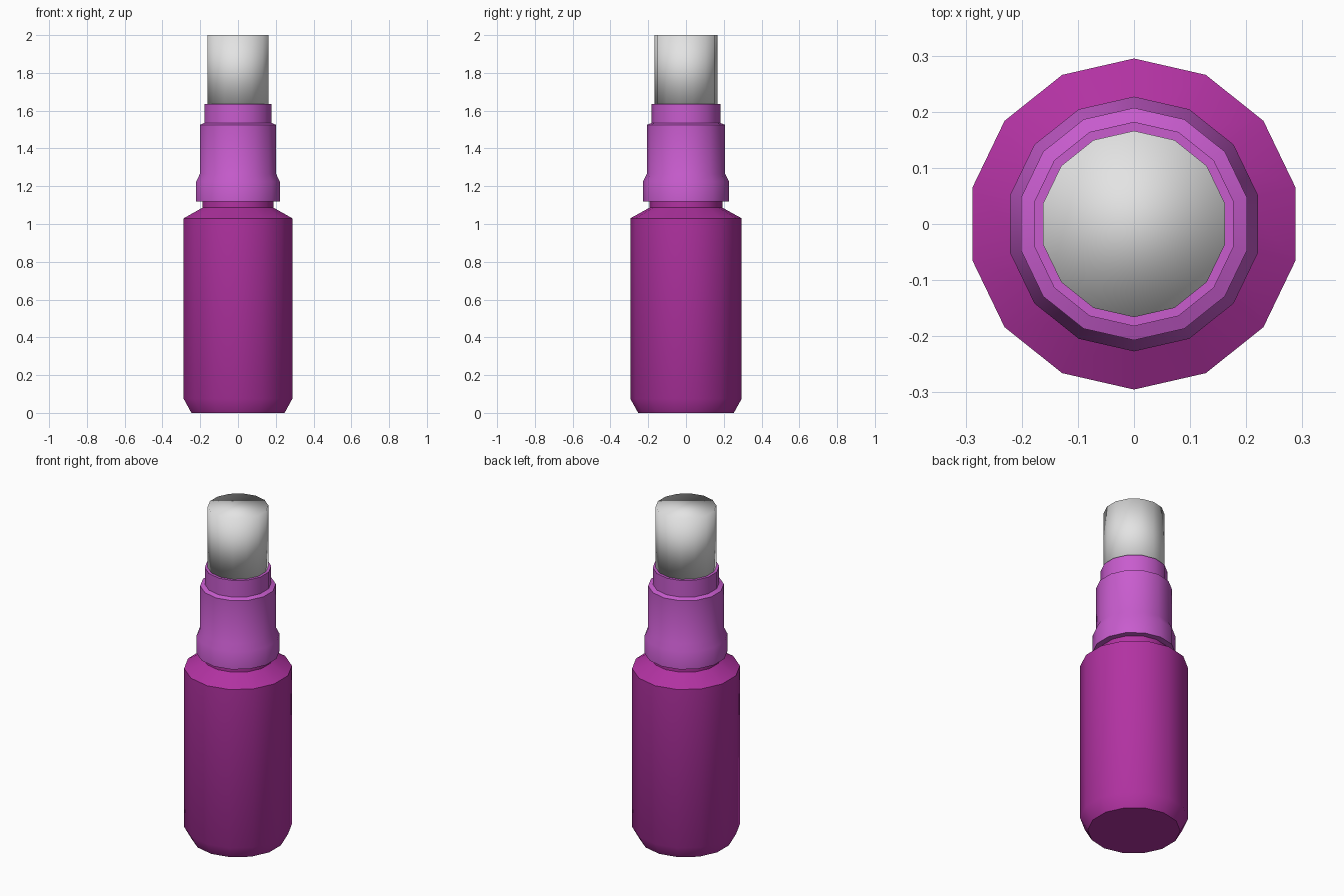
import bpy
import bmesh
from math import cos, sin, pi, radians

cube = bpy.data.objects.get("Cube")
if cube:
    bpy.data.objects.remove(cube, do_unlink=True)

SIDES = 14


def material(name, rgb):
    mat = bpy.data.materials.new(name)
    mat.use_nodes = True
    mat.diffuse_color = (*rgb, 1)
    mat.node_tree.nodes["Principled BSDF"].inputs["Base Color"].default_value = (*rgb, 1)
    return mat


def turned(name, profile, mat, sharp_angle=None):
    """Closed turned part from (radius, height) pairs, bottom to top."""
    bm = bmesh.new()
    rings = []
    for r, z in profile:
        angles = [pi / 2 + 2 * pi * i / SIDES for i in range(SIDES)]
        rings.append([bm.verts.new((r * cos(a), r * sin(a), z)) for a in angles])
    for low, high in zip(rings, rings[1:]):
        for i in range(SIDES):
            j = (i + 1) % SIDES
            bm.faces.new((low[i], low[j], high[j], high[i]))
    bm.faces.new(rings[0][::-1])
    bm.faces.new(rings[-1])
    mesh = bpy.data.meshes.new(name)
    bm.to_mesh(mesh)
    bm.free()
    mesh.materials.append(mat)
    obj = bpy.data.objects.new(name, mesh)
    bpy.context.collection.objects.link(obj)
    bpy.ops.object.select_all(action='DESELECT')
    obj.select_set(True)
    bpy.context.view_layer.objects.active = obj
    if sharp_angle is None:
        bpy.ops.object.shade_smooth()
    else:
        bpy.ops.object.shade_smooth_by_angle(angle=radians(sharp_angle))
    return obj


dark_purple = material("dark_purple", (0.445, 0.032, 0.361))
light_purple = material("light_purple", (0.578, 0.107, 0.617))
light_grey = material("light_grey", (0.77, 0.77, 0.77))

# Bottle with bevelled foot, sloped shoulder and short neck
turned("bottle_body", [(0.253, 0), (0.295, 0.075), (0.295, 1.03),
                       (0.192, 1.087), (0.192, 1.14)], dark_purple, 40)

# Stepped collar with a flared skirt
turned("collar", [(0.227, 1.12), (0.227, 1.225), (0.207, 1.265), (0.207, 1.525),
                  (0.182, 1.535), (0.182, 1.635)], light_purple, 40)

# Nozzle cap, softly shaded over its rim
turned("nozzle_cap", [(0.166, 1.63), (0.166, 2.0)], light_grey)
